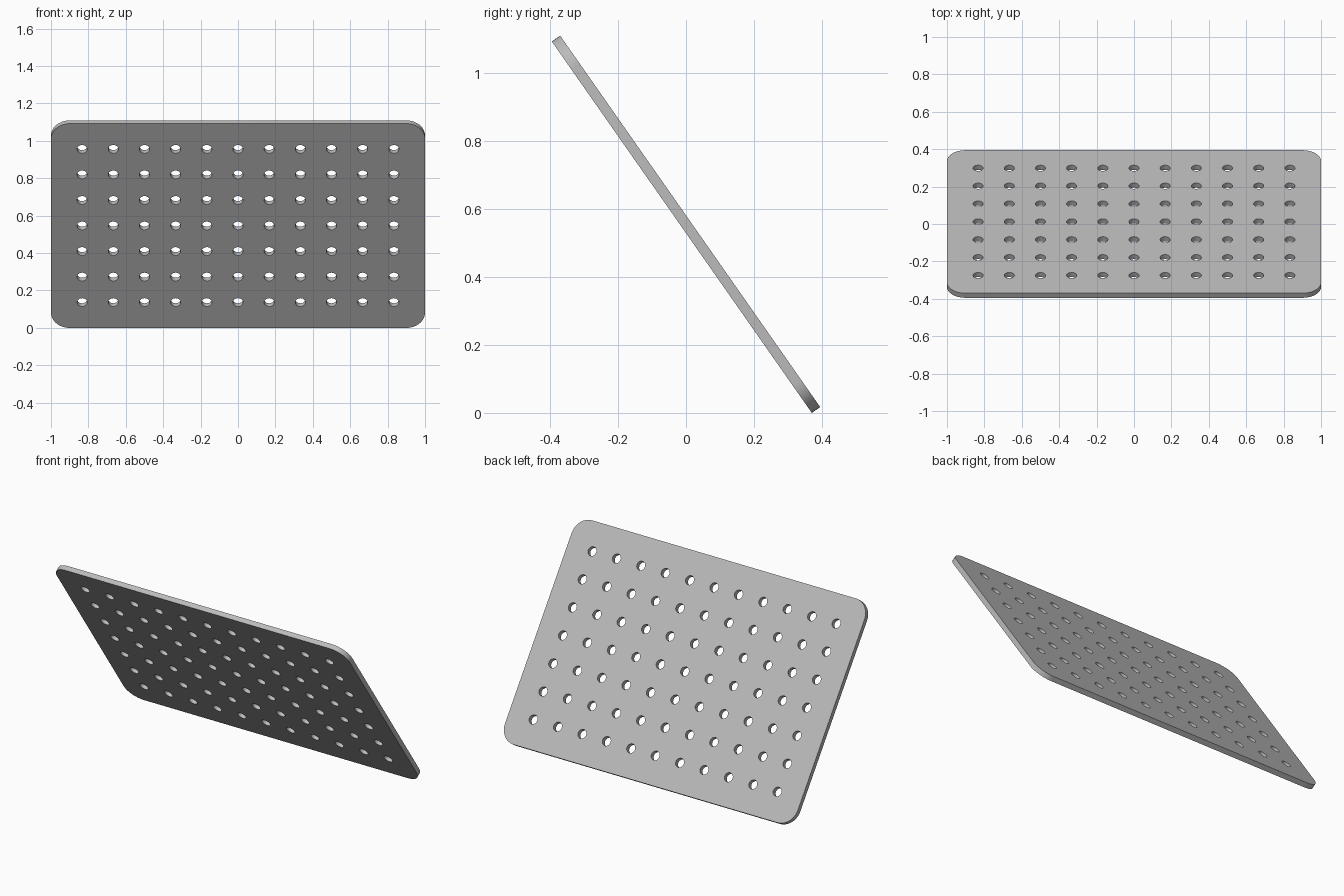
import bpy, bmesh
from math import sin, cos, pi, radians

cube = bpy.data.objects.get("Cube")
if cube:
    bpy.data.objects.remove(cube, do_unlink=True)

PITCH = 1 / 6
WIDTH, LENGTH, THICK = 12 * PITCH, 8 * PITCH, 0.03
CORNER, HOLE = 0.1, 0.027
TILT = radians(55)


def arc(cx, cy, r, start, sweep, n):
    return [(cx + r * cos(start + sweep * i / n), cy + r * sin(start + sweep * i / n))
            for i in range(n + 1)]


def add_loop(curve, points):
    spline = curve.splines.new("POLY")
    spline.points.add(len(points) - 1)
    for p, (x, y) in zip(spline.points, points):
        p.co = (x, y, 0, 1)
    spline.use_cyclic_u = True


# Flat profile: rounded outline plus a regular grid of round holes
profile = bpy.data.curves.new("panel_profile", "CURVE")
profile.dimensions = "2D"
profile.fill_mode = "BOTH"
profile.extrude = THICK / 2

outline = []
for k, (sx, sy) in enumerate([(1, 1), (-1, 1), (-1, -1), (1, -1)]):
    outline += arc(sx * (WIDTH / 2 - CORNER), sy * (LENGTH / 2 - CORNER),
                   CORNER, k * pi / 2, pi / 2, 12)
add_loop(profile, outline)

for col in range(-5, 6):
    for row in range(-3, 4):
        add_loop(profile, arc(col * PITCH, row * PITCH, HOLE, 0, 2 * pi, 32)[:-1])

# Turn the profile into a welded solid panel
source = bpy.data.objects.new("panel_profile", profile)
mesh = bpy.data.meshes.new_from_object(source)
bpy.data.objects.remove(source)
bpy.data.curves.remove(profile)

bm = bmesh.new()
bm.from_mesh(mesh)
bmesh.ops.remove_doubles(bm, verts=bm.verts, dist=0.0001)
bmesh.ops.recalc_face_normals(bm, faces=bm.faces)
bm.to_mesh(mesh)
bm.free()

# Lean the panel so its upper edge comes toward the front
panel = bpy.data.objects.new("perforated_panel", mesh)
bpy.context.collection.objects.link(panel)
panel.rotation_euler.x = -TILT
panel.location.z = (LENGTH * sin(TILT) + THICK * cos(TILT)) / 2

# Single grey finish
grey = bpy.data.materials.new("mid_grey")
grey.use_nodes = True
colour = (0.5, 0.5, 0.5, 1)
grey.diffuse_color = colour
grey.node_tree.nodes["Principled BSDF"].inputs["Base Color"].default_value = colour
mesh.materials.clear()
mesh.materials.append(grey)
for face in mesh.polygons:
    face.material_index = 0

bpy.ops.object.select_all(action="DESELECT")
panel.select_set(True)
bpy.context.view_layer.objects.active = panel
bpy.ops.object.shade_smooth_by_angle(angle=radians(30))
